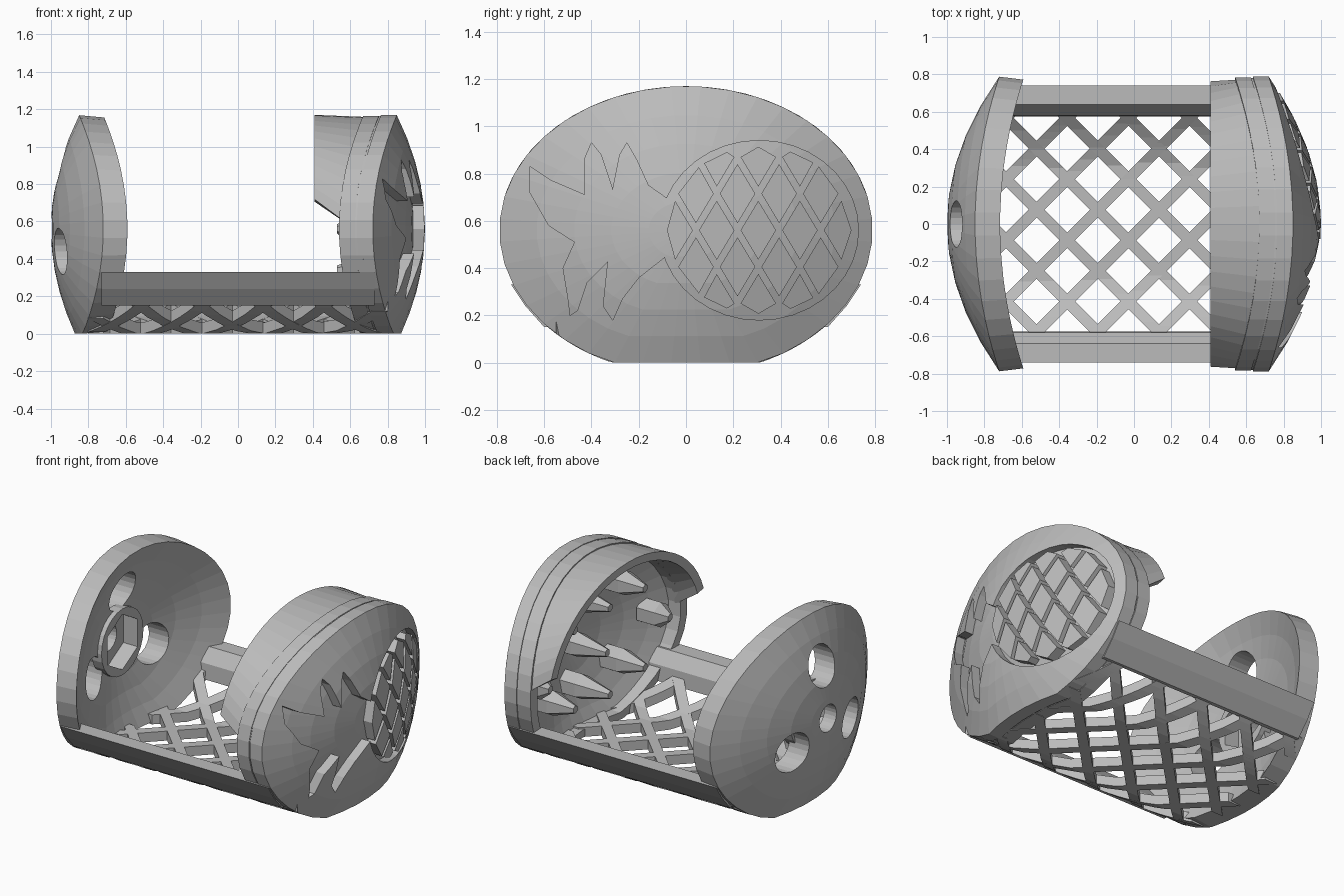
import bpy, bmesh, math

cube = bpy.data.objects.get("Cube")
if cube:
    bpy.data.objects.remove(cube)

grey = bpy.data.materials.new("plain grey")
grey.use_nodes = True
grey.diffuse_color = (0.5, 0.5, 0.5, 1)
grey.node_tree.nodes["Principled BSDF"].inputs["Base Color"].default_value = (0.5, 0.5, 0.5, 1)

CZ, RY, RZ, SEG = 0.56, 0.79, 0.61, 40


def make(name, lofts):
    """Object from lofts: each is (loops, cyclic)."""
    bm = bmesh.new()
    for loops, cyclic in lofts:
        rows = [[bm.verts.new(p) for p in loop] for loop in loops]
        n = len(rows[0])
        pairs = list(zip(rows, rows[1:])) + ([(rows[-1], rows[0])] if cyclic else [])
        for a, b in pairs:
            for i in range(n):
                j = (i + 1) % n
                bm.faces.new((a[i], a[j], b[j], b[i]))
        if not cyclic:
            bm.faces.new(rows[0])
            bm.faces.new(rows[-1])
    bmesh.ops.recalc_face_normals(bm, faces=bm.faces)
    me = bpy.data.meshes.new(name)
    bm.to_mesh(me)
    bm.free()
    me.materials.append(grey)
    ob = bpy.data.objects.new(name, me)
    bpy.context.collection.objects.link(ob)
    return ob


def cut(ob, cutter):
    cutter.hide_render = True
    mod = ob.modifiers.new("cut", "BOOLEAN")
    mod.operation, mod.solver, mod.object = "DIFFERENCE", "EXACT", cutter
    bpy.context.view_layer.objects.active = ob
    bpy.ops.object.modifier_apply(modifier=mod.name)
    bpy.data.objects.remove(cutter)


def dome(y, z, off, side):
    return side * (1 - off - 0.28 * (y / RY) ** 2 - 0.15 * ((z - CZ) / RZ) ** 2)


def oval(t):
    """Flat-bottomed oval outline scaled by t about its centre."""
    pts = []
    for i in range(SEG):
        a = math.tau * (i + 0.5) / SEG
        z = max(CZ + RZ * math.sin(a), 0)
        pts.append((t * RY * math.cos(a), CZ + t * (z - CZ)))
    return pts


def layer(t, off, side):
    return [(dome(y, z, off, side), y, z) for y, z in oval(t)]


def lens(name, off1, off2, side, back=1.0):
    steps = [0.05, 0.2, 0.4, 0.6, 0.8, 1]
    loops = [layer(t, off1, side) for t in steps]
    loops += [layer(t * back, off2, side) for t in reversed(steps)]
    return make(name, [(loops, False)])


def ring(name, off1, off2, outer, inner, side):
    def loop(t, off):
        return [(dome(y, z, off, side), y * t, CZ + (z - CZ) * t) for y, z in oval(1)]
    return make(name, [([loop(outer, off1), loop(outer, off2), loop(inner, off2), loop(inner, off1)], True)])


def prism(pts, x1, x2):
    return [[(x, y, z) for y, z in pts] for x in (x1, x2)], False


def circle(y, z, r, n=24):
    return [(y + r * math.cos(math.tau * i / n + math.pi / 2),
             z + r * math.sin(math.tau * i / n + math.pi / 2)) for i in range(n)]


# Plain end cap with three round holes and a central bolt seat
cap = lens("bolt_cap", 0, 0.14, -1, 0.98)
for y, z in ((0, 0.88), (0.29, 0.44), (-0.29, 0.44)):
    cut(cap, make("hole_cutter", [prism(circle(y, z, 0.125), -1.2, -0.5)]))
cut(cap, make("bolt_cutter", [prism(circle(0, CZ, 0.085), -1.2, -0.5)]))
cut(cap, make("nut_cutter", [prism(circle(0, CZ, 0.175, 6), -0.91, -0.5)]))
boss = make("nut_boss", [prism(circle(0, CZ, 0.21), -0.88, -0.81)])
cut(boss, make("nut_cutter", [prism(circle(0, CZ, 0.175, 6), -1, -0.5)]))

# Decorated end cap: inner core and outer skin with a fruit-shaped recess
lens("fruit_cap_core", 0.06, 0.14, 1, 0.98)
skin = lens("fruit_cap_skin", 0, 0.07, 1)
leaves = [(-.66, .83), (-.57, .77), (-.43, .71), (-.43, .86), (-.40, .93), (-.36, .88), (-.31, .73),
          (-.28, .88), (-.25, .93), (-.21, .86), (-.16, .75), (-.06, .68), (-.06, .47), (-.2, .36),
          (-.27, .27), (-.31, .18), (-.35, .24), (-.33, .43), (-.42, .34), (-.46, .22), (-.49, .2),
          (-.5, .28), (-.52, .4), (-.47, .51), (-.58, .58), (-.66, .72)]
BY, BW, BH = 0.31, 0.42, 0.38
body = [(BY + BW * y, CZ + BH * z) for y, z in circle(0, 0, 1, 36)]
for pts in (leaves, body):
    cut(skin, make("recess_cutter", [prism(pts, 0.3, 1.3)]))


# Raised diamond tiles inside the recess
def clamp(y, z):
    d = math.hypot((y - BY) / BW, (z - CZ) / BH)
    f = min(1, 0.93 / d) if d else 1
    return BY + (y - BY) * f, CZ + (z - CZ) * f


tiles = []
for row in range(-2, 3):
    for col in range(-1, 5):
        y, z = 0.13 + 0.176 * (col + 0.5 * (row % 2)), CZ + 0.155 * row
        if math.hypot((y - BY) / BW, (z - CZ) / BH) < 0.95:
            pts = [clamp(y + a, z + b) for a, b in ((0.075, 0), (0, 0.125), (-0.075, 0), (0, -0.125))]
            tiles.append(([[(dome(p, q, off, 1), p, q) for p, q in pts] for off in (0, 0.09)], False))
make("diamond_tiles", tiles)

# Rim bands with a thin groove between them
ring("rim_band", 0.06, 0.085, 1, 0.92, 1)
ring("rim_groove", 0.08, 0.1, 0.985, 0.92, 1)
ring("rim_lip", 0.095, 0.18, 0.995, 0.91, 1)

# Partial collar over the upper half of the rim
sections = []
for i in range(25):
    t = i / 24
    front, back = math.radians(15 + 150 * t), math.radians(3 + 174 * t)
    section = []
    for a, r, at_front in ((front, 1, 1), (front, 0.92, 1), (back, 0.91, 0), (back, 0.98, 0)):
        y, z = r * RY * math.cos(a), CZ + r * RZ * math.sin(a)
        x = 0.41 if at_front else dome(RY * math.cos(a), CZ + RZ * math.sin(a), 0.14, 1)
        section.append((x, y, z))
    sections.append(section)
make("collar", [(sections, False)])

# Blunt teeth inside the decorated cap
teeth = []
for y, z in ((0, CZ), (0, 0.3), (0, 0.85), (0.6, CZ), (-0.6, CZ),
             (0.35, 0.84), (-0.35, 0.84), (0.35, 0.34), (-0.35, 0.34)):
    base = dome(y, z, 0.12, 1)
    tip = max(base - 0.33, 0.53)
    teeth.append(([[(x, p, q) for p, q in circle(y, z, r, 6)]
                   for x, r in ((base, 0.08), (base - 0.12, 0.08), (tip, 0.025))], False))
make("teeth", teeth)

# Side rails joining the caps
for side, name in ((-1, "front_rail"), (1, "back_rail")):
    profile = [(0.74, 0.33), (0.64, 0.33), (0.58, 0.25), (0.575, 0.15), (0.6, 0.15), (0.68, 0.24)]
    make(name, [([[(x, side * y, z) for y, z in profile] for x in (-0.73, 0.73)], False)])


# Curved lattice floor of crossing diagonal bars
def floor_z(y):
    return max(0, CZ - RZ * math.sqrt(1 - (y / RY) ** 2))


bars = []
PITCH, END, HALF = 0.327, 0.76, 0.042
for lean, start in ((-1, 0.21), (1, -0.27)):
    for k in range(-5, 6):
        c = start + PITCH * k
        ends = sorted(lean * (x - c) for x in (-END, END))
        lo, hi = max(-0.6, ends[0]), min(0.6, ends[1])
        if hi - lo < 0.05:
            continue
        loops = []
        for i in range(13):
            y = lo + (hi - lo) * i / 12
            x, z = c + lean * y, floor_z(y)
            loops.append([(x - HALF, y, z), (x + HALF, y, z),
                          (x + HALF, y, z + 0.06), (x - HALF, y, z + 0.06)])
        bars.append((loops, False))
make("lattice_floor", bars)
